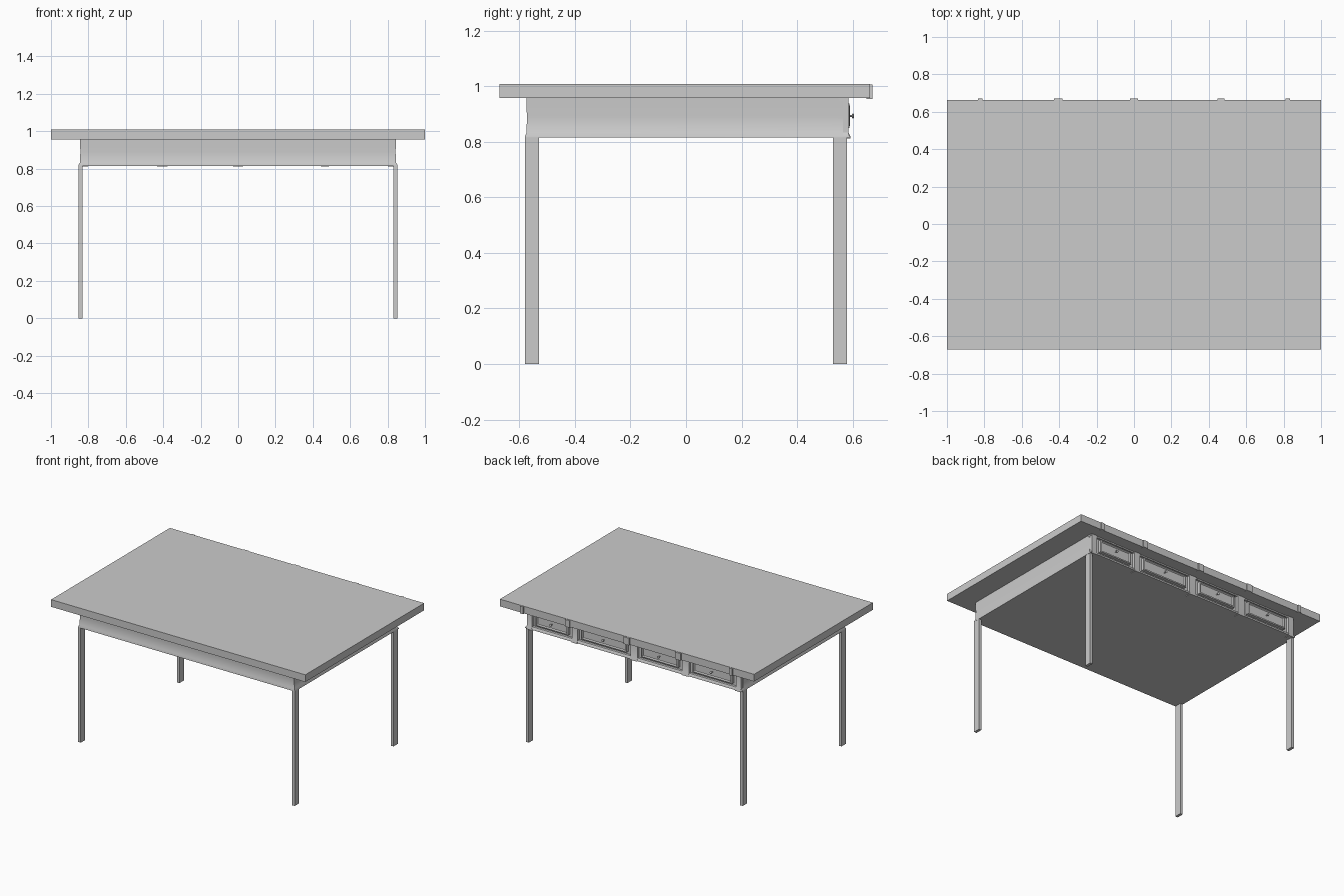
import bpy, bmesh, math

if "Cube" in bpy.data.objects:
    bpy.data.objects.remove(bpy.data.objects["Cube"])


def finish(name, bm, smooth=True, angle=40):
    bmesh.ops.recalc_face_normals(bm, faces=bm.faces)
    me = bpy.data.meshes.new(name)
    bm.to_mesh(me)
    bm.free()
    ob = bpy.data.objects.new(name, me)
    bpy.context.collection.objects.link(ob)
    if smooth:
        bpy.ops.object.select_all(action='DESELECT')
        ob.select_set(True)
        bpy.context.view_layer.objects.active = ob
        bpy.ops.object.shade_smooth_by_angle(angle=math.radians(angle))
    return ob


def loft(name, rings):
    """Closed loft of rectangles: (x0, x1, y0, y1, z), bottom to top."""
    bm = bmesh.new()
    loops = [[bm.verts.new(p) for p in ((x0, y0, z), (x1, y0, z), (x1, y1, z), (x0, y1, z))]
             for x0, x1, y0, y1, z in rings]
    for a, b in zip(loops, loops[1:]):
        for i in range(4):
            j = (i + 1) % 4
            bm.faces.new((a[i], a[j], b[j], b[i]))
    bm.faces.new(loops[0][::-1])
    bm.faces.new(loops[-1])
    return finish(name, bm)


def box(name, x0, x1, y0, y1, z0, z1):
    return loft(name, [(x0, x1, y0, y1, z0), (x0, x1, y0, y1, z1)])


def drawer(name, x0, x1, z0, z1):
    """Drawer front with a raised rim and a sunken centre panel."""
    bm = bmesh.new()
    rects = [(0, 0.555), (0, 0.588), (0.008, 0.590), (0.014, 0.582), (0.02, 0.582)]
    loops = [[bm.verts.new(p) for p in ((x0 + d, y, z0 + d), (x1 - d, y, z0 + d),
                                        (x1 - d, y, z1 - d), (x0 + d, y, z1 - d))]
             for d, y in rects]
    for a, b in zip(loops, loops[1:]):
        for i in range(4):
            j = (i + 1) % 4
            bm.faces.new((a[i], a[j], b[j], b[i]))
    bm.faces.new(loops[0])
    bm.faces.new(loops[-1])
    finish(name, bm, angle=30)


def knob(name, x, z):
    """Turned knob: radius profile swept around the y axis."""
    prof = [(0.003, 0.58), (0.003, 0.597), (0.009, 0.599), (0.009, 0.603), (0.005, 0.605)]
    n = 12
    bm = bmesh.new()
    loops = [[bm.verts.new((x + r * math.cos(2 * math.pi * i / n), y,
                            z + r * math.sin(2 * math.pi * i / n))) for i in range(n)]
             for r, y in prof]
    for a, b in zip(loops, loops[1:]):
        for i in range(n):
            j = (i + 1) % n
            bm.faces.new((a[i], a[j], b[j], b[i]))
    bm.faces.new(loops[0])
    bm.faces.new(loops[-1])
    finish(name, bm)


# Tabletop
box("tabletop", -1, 1, -0.672, 0.663, 0.957, 1.008)

# Apron body with a flared lower lip
loft("apron", [(-0.853, 0.853, -0.58, 0.565, 0.815),
               (-0.853, 0.853, -0.58, 0.565, 0.820),
               (-0.845, 0.845, -0.574, 0.565, 0.833),
               (-0.843, 0.843, -0.573, 0.565, 0.89),
               (-0.845, 0.845, -0.575, 0.565, 0.957)])

# Rails above and below the drawers
loft("lower_rail", [(-0.853, 0.853, 0.55, 0.590, 0.815),
                    (-0.853, 0.853, 0.55, 0.590, 0.820),
                    (-0.845, 0.845, 0.55, 0.582, 0.833)])
box("upper_rail", -0.845, 0.845, 0.55, 0.580, 0.948, 0.957)

# Posts between drawers, each with a block on the tabletop edge
posts = [(-0.822, 0.04), (-0.405, 0.055), (0, 0.055), (0.465, 0.045), (0.822, 0.04)]
for i, (x, w) in enumerate(posts):
    a, b = x - w / 2, x + w / 2
    loft(f"post_{i}", [(a, b, 0.55, 0.592, 0.811), (a, b, 0.55, 0.592, 0.820),
                       (a, b, 0.55, 0.585, 0.833), (a, b, 0.55, 0.585, 0.957)])
    s = 0.6 if i in (0, 4) else 0.8
    box(f"edge_block_{i}", x - w / 2 * s, x + w / 2 * s, 0.65, 0.672, 0.955, 1.006)

# Drawer fronts and knobs
for i, ((xa, wa), (xb, wb)) in enumerate(zip(posts, posts[1:])):
    x0, x1 = xa + wa / 2 + 0.03, xb - wb / 2 - 0.03
    drawer(f"drawer_front_{i}", x0, x1, 0.85, 0.938)
    knob(f"drawer_knob_{i}", (x0 + x1) / 2, 0.893)

# Thin flat legs
for sx, side in ((-1, "left"), (1, "right")):
    for sy, end in ((-1, "front"), (1, "back")):
        xs = sorted((sx * 0.832, sx * 0.852))
        ys = sorted((sy * 0.53, sy * 0.579))
        box(f"{end}_{side}_leg", xs[0], xs[1], ys[0], ys[1], 0, 0.82)
